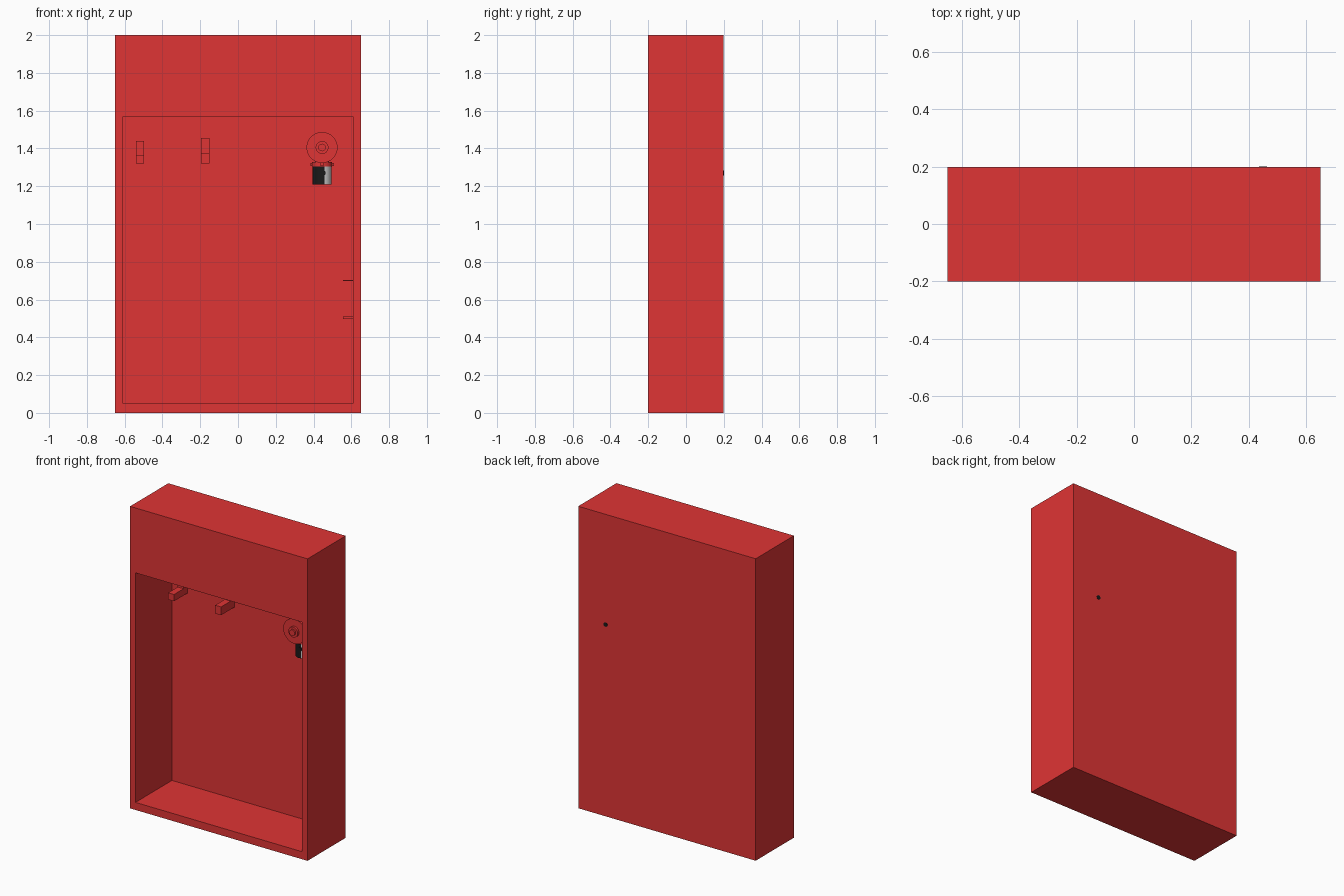
import bpy, bmesh, math
from mathutils import Matrix, Vector

if "Cube" in bpy.data.objects:
    bpy.data.objects.remove(bpy.data.objects["Cube"])


def material(name, rgb):
    m = bpy.data.materials.new(name)
    m.diffuse_color = (*rgb, 1)
    m.use_nodes = True
    m.node_tree.nodes["Principled BSDF"].inputs["Base Color"].default_value = m.diffuse_color
    return m


RED = material("red_paint", (0.74, 0.035, 0.035))
BLACK = material("black_rubber", (0.01, 0.01, 0.01))


def finish(name, bm, mat=None, smooth=False):
    bmesh.ops.recalc_face_normals(bm, faces=bm.faces)
    me = bpy.data.meshes.new(name)
    bm.to_mesh(me)
    bm.free()
    ob = bpy.data.objects.new(name, me)
    bpy.context.collection.objects.link(ob)
    if mat:
        me.materials.append(mat)
    if smooth:
        bpy.ops.object.select_all(action='DESELECT')
        ob.select_set(True)
        bpy.context.view_layer.objects.active = ob
        bpy.ops.object.shade_smooth_by_angle(angle=math.radians(35))
    return ob


def cube_mesh(x, y, z):
    bm = bmesh.new()
    bmesh.ops.create_cube(bm, size=1)
    for v in bm.verts:
        v.co = [lo + (c + 0.5) * (hi - lo) for c, (lo, hi) in zip(v.co, (x, y, z))]
    return bm


def box(name, x, y, z, mat=RED):
    return finish(name, cube_mesh(x, y, z), mat)


def rod(name, a, b, r, mat=None, sides=32, r2=None):
    a, b = Vector(a), Vector(b)
    d = b - a
    bm = bmesh.new()
    bmesh.ops.create_cone(bm, cap_ends=True, segments=sides, radius1=r,
                          radius2=r if r2 is None else r2, depth=d.length,
                          matrix=Matrix.Translation((a + b) / 2) @ d.to_track_quat('Z', 'Y').to_matrix().to_4x4())
    return finish(name, bm, mat, True)


# Cabinet with open recess in the front
bm = cube_mesh((-0.65, 0.65), (-0.201, 0.199), (0, 2))
front = min(bm.faces, key=lambda f: f.calc_center_median().y)
bmesh.ops.inset_region(bm, faces=[front], thickness=0.1)
for v in front.verts:
    v.co.x = math.copysign(0.61, v.co.x)
    v.co.z = 1.57 if v.co.z > 1 else 0.05
recess = bmesh.ops.extrude_discrete_faces(bm, faces=[front])['faces'][0]
for v in recess.verts:
    v.co.y = 0.18
finish("cabinet", bm, RED)

# Hose hooks: low arm with an upright plate at the wall
for side, x, arm, top in (("left", -0.54, 1.365, 1.44), ("middle", -0.195, 1.375, 1.455)):
    prof = [(0.04, 1.32), (0.18, 1.32), (0.18, top), (0.14, top), (0.14, arm), (0.04, arm)]
    bm = bmesh.new()
    f = bm.faces.new([bm.verts.new((x, y, z)) for y, z in prof])
    ext = bmesh.ops.extrude_face_region(bm, geom=[f])['geom']
    bmesh.ops.translate(bm, vec=(0.043, 0, 0),
                        verts=[e for e in ext if isinstance(e, bmesh.types.BMVert)])
    finish(side + "_hook", bm, RED)

# Small clips on the right wall
box("upper_clip", (0.555, 0.61), (0.0, 0.1), (0.699, 0.704))
box("lower_clip", (0.555, 0.61), (0.0, 0.1), (0.496, 0.51))

# Valve: wheel disc, hub and body
cx, cz = 0.445, 1.405
rod("wheel", (cx, -0.045, cz), (cx, -0.03, cz), 0.082, RED, 48)
rod("wheel_hub", (cx, -0.06, cz), (cx, -0.04, cz), 0.034, RED)
rod("wheel_nut", (cx, -0.07, cz), (cx, -0.05, cz), 0.02, RED)
rod("valve_stem", (cx, -0.035, cz), (cx, 0.03, cz), 0.02, RED)
rod("valve_body", (cx, 0.01, cz), (cx, 0.10, cz), 0.045, RED)
rod("valve_neck", (cx, 0.055, 1.325), (cx, 0.055, cz), 0.038, RED)

# Coupling collar with lugs
rod("coupling_collar", (cx, 0.055, 1.305), (cx, 0.055, 1.328), 0.053, RED)
for i in range(4):
    a = i * math.pi / 2
    x, y = cx + 0.054 * math.cos(a), 0.055 + 0.054 * math.sin(a)
    box(f"collar_lug_{i + 1}", (x - 0.008, x + 0.008), (y - 0.008, y + 0.008), (1.307, 1.324))

# Grey outlet and dark side sleeve, supply pipe through the back wall
rod("outlet", (cx, 0.055, 1.21), (cx, 0.055, 1.305), 0.05)
rod("supply_pipe", (cx + 0.005, 0.0, 1.27), (cx + 0.005, 0.201, 1.27), 0.014, BLACK)
bm = bmesh.new()
arc = [math.pi * (0.62 + 0.96 * i / 16) for i in range(17)]
rows = [[bm.verts.new((cx + 0.0512 * math.cos(a), 0.055 + 0.0512 * math.sin(a), z)) for a in arc]
        for z in (1.21, 1.305)]
for i in range(16):
    bm.faces.new((rows[0][i], rows[0][i + 1], rows[1][i + 1], rows[1][i]))
finish("outlet_sleeve", bm, BLACK, True)
